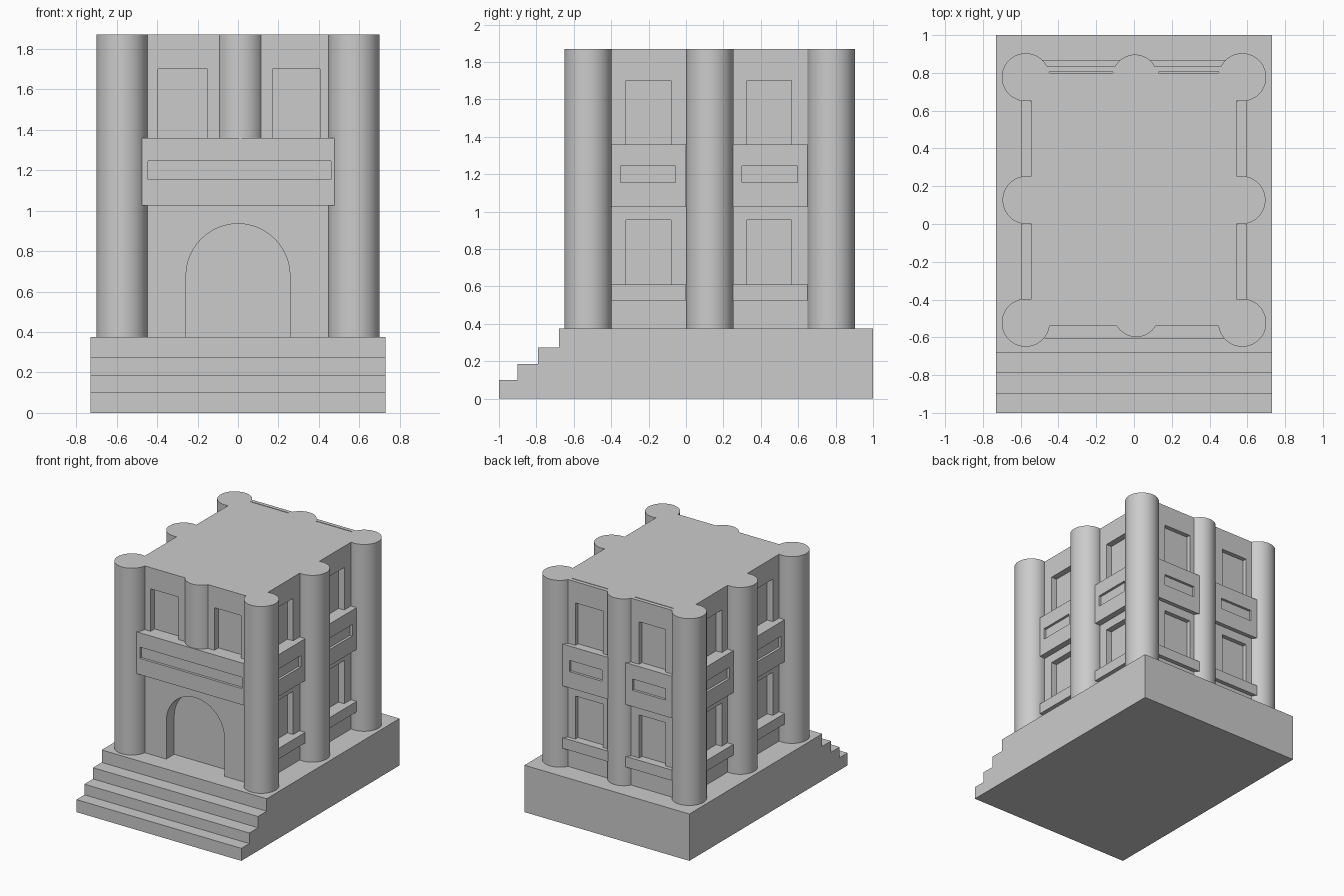
import bpy, bmesh, math

if "Cube" in bpy.data.objects:
    bpy.data.objects.remove(bpy.data.objects["Cube"], do_unlink=True)

stone = bpy.data.materials.new("grey stone")
stone.use_nodes = True
GREY = (0.6, 0.6, 0.6, 1)
stone.diffuse_color = GREY
stone.node_tree.nodes["Principled BSDF"].inputs["Base Color"].default_value = GREY

BASE_TOP, ROOF = 0.375, 1.87
BAND_LOW, BAND_TOP = 1.025, 1.36


def prism(name, outline, axis, low, high):
    """Extrude a 2D outline along the x or y axis."""
    bm = bmesh.new()
    place = (lambda a, b: (low, a, b)) if axis == "x" else (lambda a, b: (a, low, b))
    face = bm.faces.new([bm.verts.new(place(a, b)) for a, b in outline])
    out = bmesh.ops.extrude_face_region(bm, geom=[face])
    moved = [v for v in out["geom"] if isinstance(v, bmesh.types.BMVert)]
    step = high - low
    bmesh.ops.translate(bm, verts=moved, vec=(step, 0, 0) if axis == "x" else (0, step, 0))
    bmesh.ops.recalc_face_normals(bm, faces=bm.faces)
    mesh = bpy.data.meshes.new(name)
    bm.to_mesh(mesh)
    bm.free()
    mesh.materials.append(stone)
    ob = bpy.data.objects.new(name, mesh)
    bpy.context.collection.objects.link(ob)
    return ob


def box(name, x, y, z):
    x, y = sorted(x), sorted(y)
    return prism(name, [(x[0], z[0]), (x[1], z[0]), (x[1], z[1]), (x[0], z[1])], "y", *y)


def column(name, x, y, radius, bottom):
    bpy.ops.mesh.primitive_cylinder_add(vertices=48, radius=radius, depth=ROOF - bottom,
                                        location=(x, y, (ROOF + bottom) / 2))
    ob = bpy.context.object
    ob.name = name
    ob.data.materials.append(stone)
    bpy.ops.object.shade_smooth_by_angle(angle=math.radians(40))


def carve(target, cutters):
    """Subtract the cutters from the target and remove them."""
    bpy.context.view_layer.objects.active = target
    for cutter in cutters:
        cutter.hide_render = True
        mod = target.modifiers.new("cut", "BOOLEAN")
        mod.operation, mod.solver, mod.object = "DIFFERENCE", "EXACT", cutter
        bpy.ops.object.modifier_apply(modifier=mod.name)
        bpy.data.objects.remove(cutter, do_unlink=True)


# Stepped base
steps = [(-1, 0), (1, 0), (1, BASE_TOP), (-0.68, BASE_TOP), (-0.68, 0.275), (-0.79, 0.275),
         (-0.79, 0.185), (-0.9, 0.185), (-0.9, 0.1), (-1, 0.1)]
prism("stepped_base", steps, "x", -0.73, 0.73)

# Main block and its openings
X_WALL, FRONT, BACK = 0.545, -0.54, 0.835
block = box("main_block", (-X_WALL, X_WALL), (FRONT, BACK), (BASE_TOP, ROOF))
UPPER, LOWER, SLOT = (1.3, 1.7), (0.57, 0.955), (1.155, 1.245)
cuts = []
for side in (-1, 1):
    for y in ((-0.32, -0.08), (0.325, 0.565)):
        for z in (UPPER, LOWER):
            cuts.append(box("side_window", (side * 0.495, side * 0.7), y, z))
for x in ((-0.395, -0.15), (0.17, 0.405)):
    cuts.append(box("front_window", x, (-0.8, FRONT + 0.05), UPPER))
    for z in (UPPER, LOWER):
        cuts.append(box("back_window", (-x[0], -x[1]), (BACK - 0.035, 1), z))
for x in ((-0.45, -0.11), (0.13, 0.45)):
    cuts.append(box("roof_slit", x, (0.799, 0.805), (ROOF - 0.05, 2)))

# Arched doorway
R, SPRING = 0.257, 0.678
arch = [(R * math.cos(math.pi * i / 24), SPRING + R * math.sin(math.pi * i / 24)) for i in range(25)]
cuts.append(prism("door_cut", [(-R, 0.3), (R, 0.3)] + arch, "y", -0.8, FRONT + 0.1))
carve(block, cuts)

# Side balconies and sills
for side, label in ((-1, "right"), (1, "left")):
    x = (side * 0.48, side * 0.595)
    for i, (y0, y1) in enumerate(((-0.4, 0), (0.25, 0.65))):
        band = box(f"{label}_balcony_{i + 1}", x, (y0, y1), (BAND_LOW, BAND_TOP))
        carve(band, [box("slot", (side * 0.575, side * 0.7), (y0 + 0.05, y1 - 0.055), SLOT)])
        box(f"{label}_sill_{i + 1}", x, (y0, y1), (0.525, 0.61))

# Back balconies and sills
for side, label in ((-1, "right"), (1, "left")):
    x = (side * 0.06, side * 0.5)
    band = box(f"back_{label}_balcony", x, (0.78, 0.868), (BAND_LOW, BAND_TOP))
    carve(band, [box("slot", (side * 0.135, side * 0.425), (0.848, 1), SLOT)])
    box(f"back_{label}_sill", x, (0.78, 0.868), (0.525, 0.61))

# Front balcony over the door
band = box("front_balcony", (-0.475, 0.48), (-0.605, -0.45), (BAND_LOW, BAND_TOP))
carve(band, [box("slot", (-0.445, 0.46), (-0.8, -0.585), SLOT)])

# Round columns
for side, label in ((-1, "right"), (1, "left")):
    for y, spot in ((-0.523, "front"), (0.127, "middle"), (0.777, "back")):
        column(f"{label}_{spot}_column", side * (0.569 if spot == "middle" else 0.573), y, 0.127, BASE_TOP)
column("back_centre_column", 0.005, 0.777, 0.12, BASE_TOP)
column("front_centre_column", 0.012, -0.478, 0.12, BAND_TOP)
